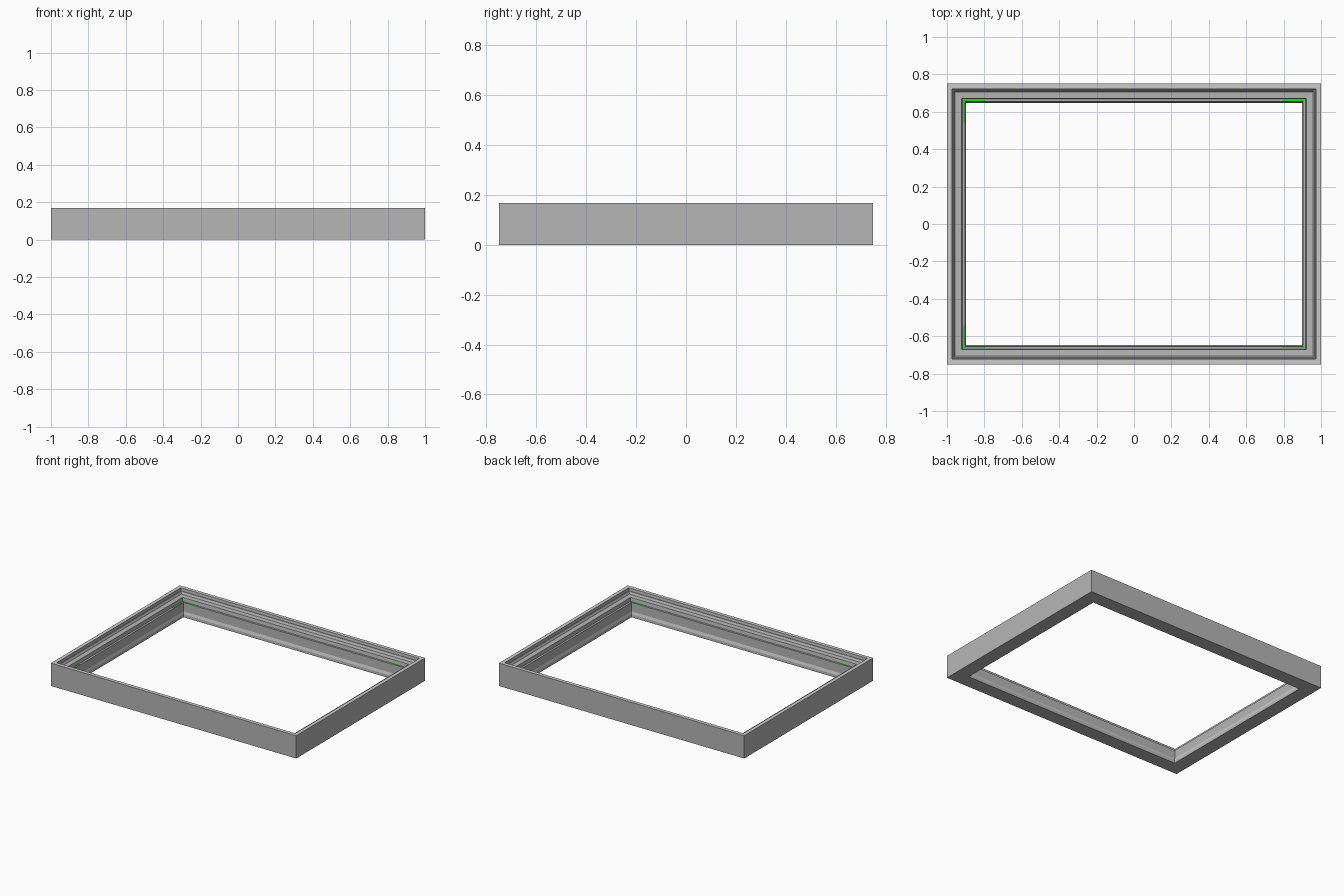
import bpy, bmesh

if "Cube" in bpy.data.objects:
    bpy.data.objects.remove(bpy.data.objects["Cube"])

HX, HY = 1.0, 0.75

# Moulding cross-section: (inset from the outer edge, height)
PROFILE = [
    (0.0, 0.0), (0.0, 0.168), (0.027, 0.168), (0.030, 0.148), (0.035, 0.148),
    (0.043, 0.132), (0.078, 0.130), (0.082, 0.104), (0.096, 0.104),
    (0.097, 0.040), (0.102, 0.020), (0.103, 0.0),
]
LIGHT_SEGMENTS = (1, 9)     # top rim and lower inner strip


def material(name, colour):
    mat = bpy.data.materials.new(name)
    mat.diffuse_color = (*colour, 1)
    mat.use_nodes = True
    mat.node_tree.nodes["Principled BSDF"].inputs["Base Color"].default_value = mat.diffuse_color
    return mat


def mitred_frame(name, profile, mats):
    """Sweep a closed profile round the rectangle with mitred corners."""
    bm = bmesh.new()
    rings = []
    for sx, sy in ((-1, -1), (1, -1), (1, 1), (-1, 1)):
        rings.append([bm.verts.new((sx * (HX - d), sy * (HY - d), z))
                      for d, z in profile])
    n = len(profile)
    for i in range(4):
        a, b = rings[i], rings[(i + 1) % 4]
        for j in range(n):
            k = (j + 1) % n
            face = bm.faces.new((a[j], b[j], b[k], a[k]))
            face.material_index = int(j in LIGHT_SEGMENTS)
    bmesh.ops.recalc_face_normals(bm, faces=bm.faces)
    mesh = bpy.data.meshes.new(name)
    for mat in mats:
        mesh.materials.append(mat)
    bm.to_mesh(mesh)
    bm.free()
    obj = bpy.data.objects.new(name, mesh)
    bpy.context.collection.objects.link(obj)
    return obj


def box(name, lo, hi, mat):
    """Axis-aligned box between two corners."""
    bpy.ops.mesh.primitive_cube_add(
        size=1, location=[(a + b) / 2 for a, b in zip(lo, hi)])
    obj = bpy.context.object
    obj.name = name
    obj.scale = [abs(b - a) for a, b in zip(lo, hi)]
    obj.data.materials.append(mat)
    return obj


dark = material("dark_grey", (0.47, 0.47, 0.47))
light = material("light_grey", (0.8, 0.8, 0.8))
green = material("marker_green", (0.0, 1.0, 0.0))

# Stepped frame moulding
mitred_frame("frame_moulding", PROFILE, (dark, light))

# Thin green corner markers lying on the inner ledge
IN0, IN1, LENGTH = 0.087, 0.095, 0.12
Z0, Z1 = 0.102, 0.1055
for sy, side in ((-1, "front"), (1, "back")):
    for sx, end in ((-1, "left"), (1, "right")):
        box(f"corner_marker_{side}_{end}",
            (sx * (HX - IN0), sy * (HY - IN0), Z0),
            (sx * (HX - IN0 - LENGTH), sy * (HY - IN1), Z1), green)
    box(f"side_marker_{side}_left",
        (-(HX - IN0), sy * (HY - IN1), Z0),
        (-(HX - IN1), sy * (HY - IN0 - LENGTH), Z1), green)
